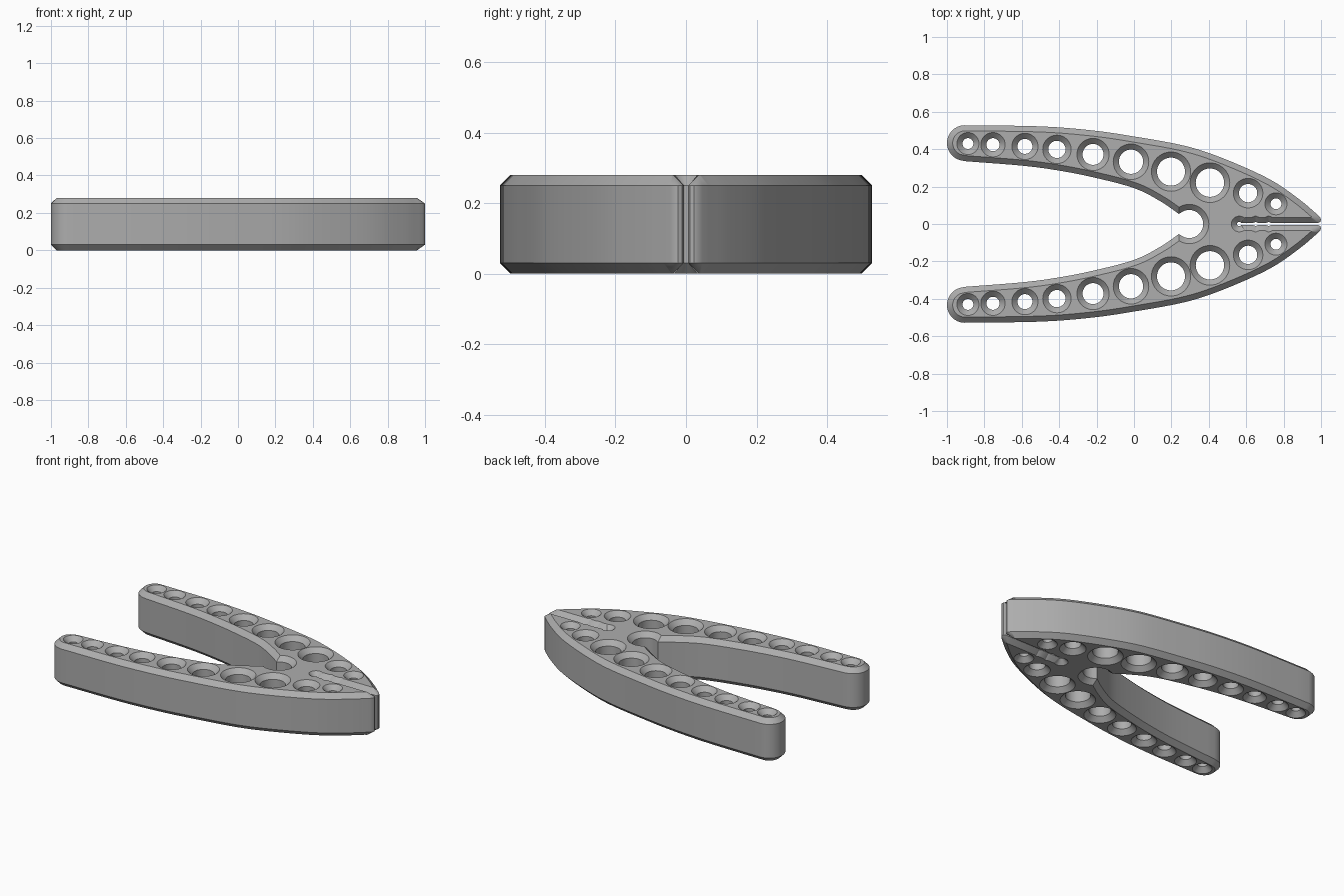
import bpy, bmesh, math
from mathutils import Vector

if "Cube" in bpy.data.objects:
    bpy.data.objects.remove(bpy.data.objects["Cube"])

HEIGHT, CHAMFER = 0.28, 0.03


def smooth_path(pts, steps=5):
    """Catmull-Rom curve through the points."""
    p = [Vector(q) for q in pts]
    p = [2 * p[0] - p[1]] + p + [2 * p[-1] - p[-2]]
    out = []
    for i in range(1, len(p) - 2):
        a, b, c, d = p[i - 1:i + 3]
        for s in range(steps):
            t = s / steps
            out.append(0.5 * (2 * b + (c - a) * t + (2 * a - 5 * b + 4 * c - d) * t * t
                              + (3 * b - a - 3 * c + d) * t ** 3))
    return out + [p[-2]]


def arc(cx, cy, r, start, end, n):
    angles = [math.radians(start + (end - start) * i / n) for i in range(n + 1)]
    return [Vector((cx + r * math.cos(a), cy + r * math.sin(a))) for a in angles]


def inset(loop):
    """Mitred offset into the material, which lies right of the path."""
    out = []
    for i, p in enumerate(loop):
        d1 = (p - loop[i - 1]).normalized()
        d2 = (loop[(i + 1) % len(loop)] - p).normalized()
        n1, n2 = Vector((d1.y, -d1.x)), Vector((d2.y, -d2.x))
        out.append(p + (n1 + n2) * CHAMFER / max(0.5, 1 + n1.dot(n2)))
    return out


# Half outline: jaw notch, inner arm edge, rounded arm end, outer edge
notch = arc(0.295, 0, 0.075, 0, 116, 14)
inner_edge = smooth_path([(0.24, 0.054), (0.14, 0.122), (0, 0.192), (-0.22, 0.25),
                          (-0.41, 0.287), (-0.6, 0.312), (-0.905, 0.336)])
arm_end = arc(-0.905, 0.433, 0.095, 270, 90, 16)[1:-1]
outer_edge = smooth_path([(-0.905, 0.528), (-0.5, 0.522), (-0.22, 0.5), (0, 0.468),
                          (0.245, 0.424), (0.41, 0.376), (0.61, 0.295), (0.76, 0.219),
                          (0.89, 0.127), (0.965, 0.064)])
# Rounded tip and the narrow slot with its small notches and round end
tip = [Vector(q) for q in ((0.985, 0.046), (0.997, 0.033), (1.0, 0.022),
                           (0.996, 0.012), (0.985, 0.006))]
slot = [Vector((0.94, 0.006))]
for x in (0.72, 0.65):
    slot += [Vector((x + 0.012, 0.006)), Vector((x, 0.011)), Vector((x - 0.012, 0.006))]
slot += arc(0.563, 0, 0.012, 30, 180, 8)

half = notch + inner_edge + arm_end + outer_edge + tip + slot
tip_start = len(notch + inner_edge + arm_end + outer_edge)
mirrored = [Vector((p.x, -p.y)) for p in half[-2:0:-1]]
outline = half + mirrored
outline_in = inset(outline)
for i in range(tip_start, tip_start + len(tip)):      # tip chamfers meet in one point
    outline_in[i] = Vector((0.957, 0.036))
    outline_in[len(outline) - i + 0 if i else 0] = Vector((0.957, -0.036))

# Graded round holes: x, y, radius
HOLES = [(-0.888, 0.43, 0.029), (-0.754, 0.424, 0.035), (-0.583, 0.415, 0.04),
         (-0.412, 0.399, 0.046), (-0.219, 0.372, 0.056), (-0.016, 0.333, 0.065),
         (0.198, 0.28, 0.075), (0.406, 0.221, 0.076), (0.61, 0.165, 0.049),
         (0.759, 0.108, 0.029)]
loops = [(outline, outline_in)]
for x, y, r in HOLES:
    for s in (1, -1):
        loops.append((arc(x, s * y, r, 0, 360, 40)[:-1],
                      arc(x, s * y, r + CHAMFER, 0, 360, 40)[:-1]))

# Solid body: four rings per loop, walls between, filled caps
bm = bmesh.new()
caps = {0: [], 3: []}
walls = []
for wide, narrow in loops:
    rings = []
    for pts, z in ((narrow, 0), (wide, CHAMFER), (wide, HEIGHT - CHAMFER), (narrow, HEIGHT)):
        ring = []
        for p in pts:
            same = ring and z in (0, HEIGHT) and (ring[-1].co.xy - p).length < 1e-5
            ring.append(ring[-1] if same else bm.verts.new((p.x, p.y, z)))
        rings.append(ring)
    n = len(wide)
    for k in caps:
        for i in range(n):
            a, b = rings[k][i], rings[k][(i + 1) % n]
            if a is not b:
                caps[k].append(bm.edges.new((a, b)))
    for lo, hi in zip(rings, rings[1:]):
        for i in range(n):
            j = (i + 1) % n
            walls.append(list(dict.fromkeys((lo[i], lo[j], hi[j], hi[i]))))
for edges in caps.values():
    bmesh.ops.triangle_fill(bm, edges=edges, use_beauty=True, normal=(0, 0, 1))
for w in walls:
    bm.faces.new(w)
bmesh.ops.recalc_face_normals(bm, faces=bm.faces)

mesh = bpy.data.meshes.new("clip_body")
bm.to_mesh(mesh)
bm.free()
body = bpy.data.objects.new("clip_body", mesh)
bpy.context.collection.objects.link(body)

grey = bpy.data.materials.new("plain_grey")
grey.diffuse_color = (0.42, 0.42, 0.42, 1)
grey.use_nodes = True
grey.node_tree.nodes["Principled BSDF"].inputs["Base Color"].default_value = grey.diffuse_color
mesh.materials.append(grey)

bpy.context.view_layer.objects.active = body
body.select_set(True)
bpy.ops.object.shade_smooth_by_angle(angle=math.radians(30))
